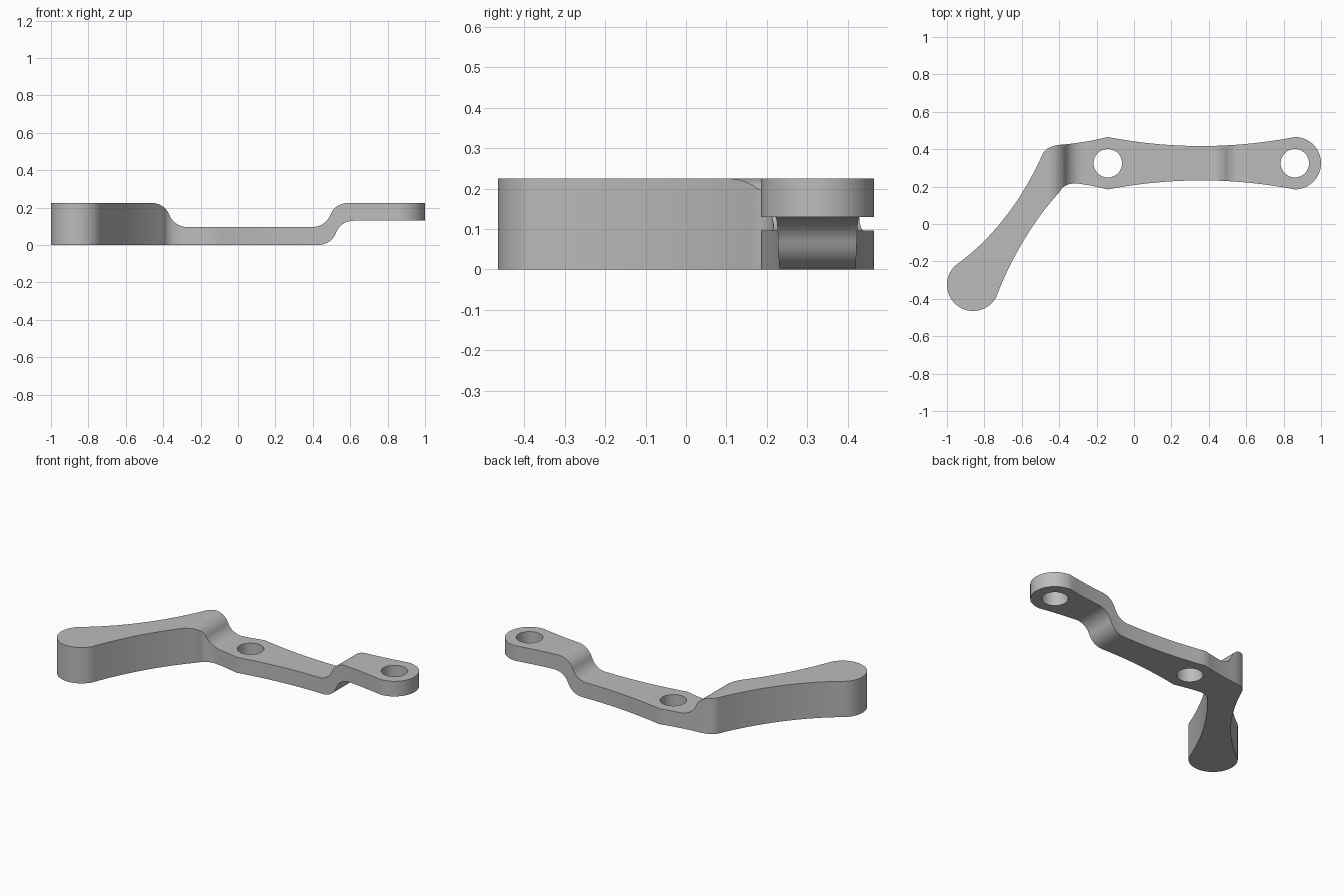
import bpy, math
from math import sin, cos, radians

if "Cube" in bpy.data.objects:
    bpy.data.objects.remove(bpy.data.objects["Cube"])


def through(a, m, b, n=14):
    """Smooth curve from a to b passing through m (end point left out)."""
    c = [2 * m[i] - (a[i] + b[i]) / 2 for i in (0, 1)]
    return [tuple((1 - t) ** 2 * a[i] + 2 * t * (1 - t) * c[i] + t * t * b[i] for i in (0, 1))
            for t in (k / n for k in range(n))]


def arc(cx, cy, r, a0, a1, n=20):
    return [(cx + r * cos(radians(a0 + (a1 - a0) * k / n)),
             cy + r * sin(radians(a0 + (a1 - a0) * k / n))) for k in range(n + 1)]


def s_bend(x0, z0, z1, r=0.1, n=10):
    """Two tangent arcs stepping from height z0 to z1, running towards +x."""
    t = math.acos(1 - abs(z1 - z0) / (2 * r))
    s = 1 if z1 > z0 else -1
    first = [(x0 + r * sin(t * k / n), z0 + s * r * (1 - cos(t * k / n))) for k in range(n + 1)]
    x1 = x0 + 2 * r * sin(t)
    second = [(x1 - r * sin(t * k / n), z1 - s * r * (1 - cos(t * k / n))) for k in range(n - 1, -1, -1)]
    return first + second


def prism(name, pts, lo, hi, axis):
    """Extrude a closed outline along z or y."""
    put = (lambda p, h: (p[0], p[1], h)) if axis == 'z' else (lambda p, h: (p[0], h, p[1]))
    n = len(pts)
    verts = [put(p, lo) for p in pts] + [put(p, hi) for p in pts]
    faces = [list(range(n))[::-1], list(range(n, 2 * n))]
    faces += [[i, (i + 1) % n, n + (i + 1) % n, n + i] for i in range(n)]
    if axis == 'y':
        faces = [f[::-1] for f in faces]
    me = bpy.data.meshes.new(name)
    me.from_pydata(verts, [], faces)
    ob = bpy.data.objects.new(name, me)
    bpy.context.collection.objects.link(ob)
    return ob


# Plan outline, counter-clockwise from the lower right boss
RX, LX, CY, R = 0.86, -0.14, 0.325, 0.14
plan = arc(RX, CY, R, -90, 90, 32)
plan += through((RX, 0.465), (0.36, 0.417), (LX, 0.465), 24)
plan += through((LX, 0.465), (-0.25, 0.442), (-0.365, 0.426), 6)
plan += through((-0.365, 0.426), (-0.45, 0.41), (-0.49, 0.37), 10)
plan += through((-0.49, 0.37), (-0.69, 0.035), (-0.949, -0.218), 24)
plan += arc(-0.86, CY - 0.65, R, 130, 331, 36)
plan += through((-0.738, -0.393), (-0.588, -0.085), (-0.396, 0.174), 24)[1:]
plan += through((-0.396, 0.174), (-0.364, 0.206), (-0.31, 0.217), 10)
plan += through((-0.31, 0.217), (-0.235, 0.206), (LX, 0.185), 6)
plan += through((LX, 0.185), (0.36, 0.233), (RX, 0.185), 24)
arm = prism("bracket_arm", plan, -0.1, 0.4, 'z')

# Side profile with the stepped bends
TOP, MID, TAB = 0.225, 0.097, 0.13
lower = [(-1.2, 0)] + s_bend(0.43, 0, TAB) + [(1.2, TAB)]
upper = [(-1.2, TOP)] + s_bend(-0.46, TOP, MID) + s_bend(0.4, MID, TOP) + [(1.2, TOP)]
side = prism("side_profile_cutter", lower + upper[::-1], -0.7, 0.7, 'y')

# Bolt holes
holes = [prism("hole_cutter", arc(x, CY, 0.076, 0, 352.5, 47), -0.3, 0.6, 'z') for x in (LX, RX)]

for cutter, op in [(side, 'INTERSECT')] + [(h, 'DIFFERENCE') for h in holes]:
    m = arm.modifiers.new("cut", 'BOOLEAN')
    m.operation, m.solver, m.object = op, 'EXACT', cutter
bpy.context.view_layer.objects.active = arm
arm.select_set(True)
for m in list(arm.modifiers):
    bpy.ops.object.modifier_apply(modifier=m.name)
for c in [side] + holes:
    bpy.data.objects.remove(c)

# Single grey finish
grey = bpy.data.materials.new("plain_grey")
grey.diffuse_color = (0.5, 0.5, 0.5, 1)
grey.use_nodes = True
grey.node_tree.nodes["Principled BSDF"].inputs["Base Color"].default_value = grey.diffuse_color
arm.data.materials.clear()
arm.data.materials.append(grey)
for p in arm.data.polygons:
    p.material_index = 0
bpy.ops.object.shade_smooth_by_angle(angle=radians(25))
